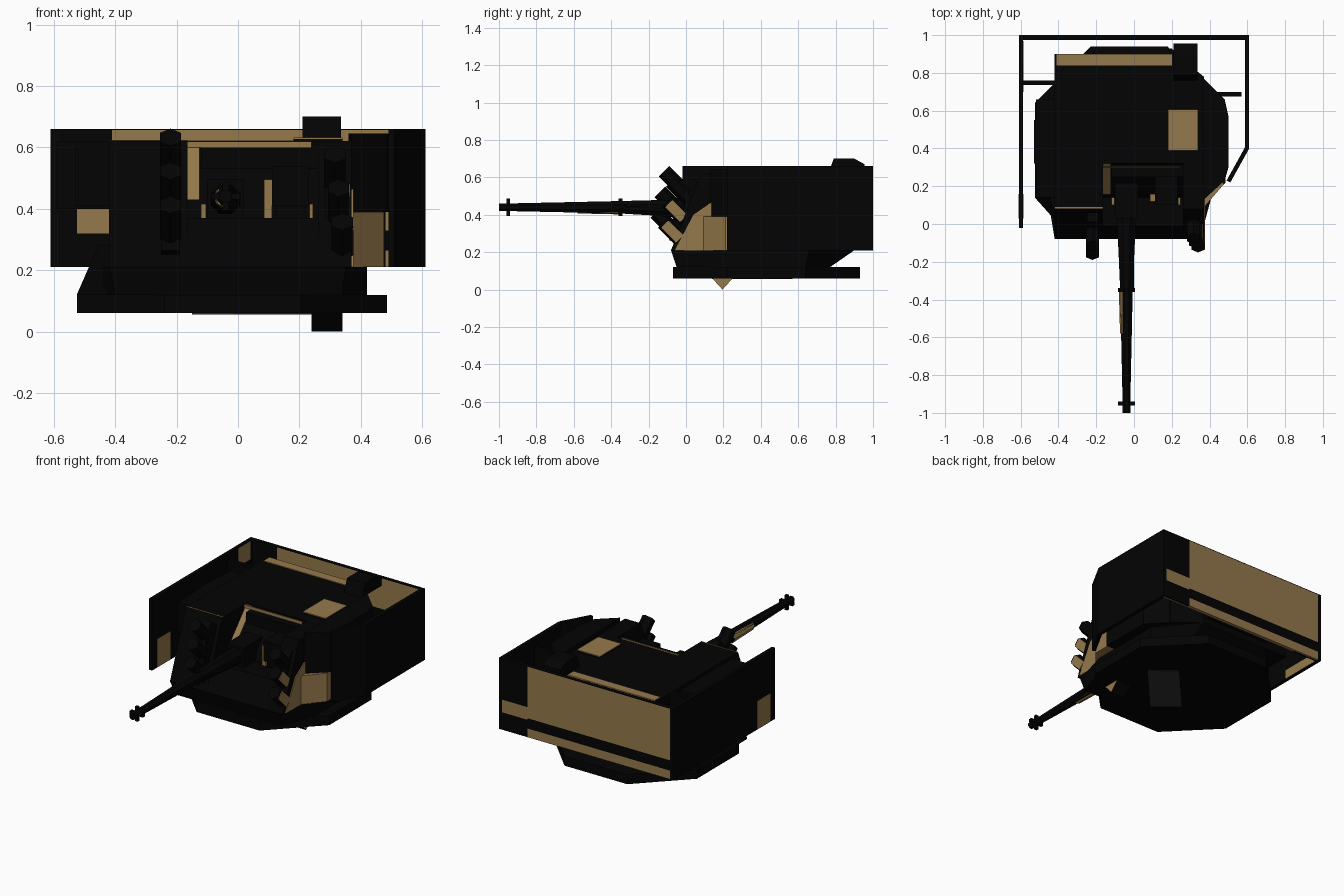
import bpy, bmesh, math
from mathutils import Vector

if "Cube" in bpy.data.objects:
    bpy.data.objects.remove(bpy.data.objects["Cube"])


def material(name, col):
    m = bpy.data.materials.new(name)
    m.diffuse_color = (*col, 1)
    m.use_nodes = True
    m.node_tree.nodes["Principled BSDF"].inputs["Base Color"].default_value = m.diffuse_color
    return m


BLACK = material("black_paint", (0.001, 0.001, 0.001))
TAN = material("sand_paint", (0.30, 0.19, 0.072))
GREY = material("dark_grey", (0.03, 0.03, 0.03))


def finish(name, bm, mat):
    bmesh.ops.recalc_face_normals(bm, faces=bm.faces)
    me = bpy.data.meshes.new(name)
    bm.to_mesh(me)
    bm.free()
    me.materials.append(mat)
    ob = bpy.data.objects.new(name, me)
    bpy.context.collection.objects.link(ob)
    return ob


def loft(name, rings, mat):
    """Closed skin through rings of equal point count."""
    bm = bmesh.new()
    vs = [[bm.verts.new(p) for p in r] for r in rings]
    n = len(vs[0])
    for a, b in zip(vs, vs[1:]):
        for i in range(n):
            j = (i + 1) % n
            bm.faces.new((a[i], a[j], b[j], b[i]))
    bm.faces.new(vs[0])
    bm.faces.new(vs[-1])
    return finish(name, bm, mat)


def plan(name, pts, z0, z1, mat):
    return loft(name, [[(x, y, z) for x, y in pts] for z in (z0, z1)], mat)


def side(name, pts, x0, x1, mat):
    return loft(name, [[(x, y, z) for y, z in pts] for x in (x0, x1)], mat)


def box(name, x0, x1, y0, y1, z0, z1, mat=BLACK):
    return plan(name, [(x0, y0), (x1, y0), (x1, y1), (x0, y1)], z0, z1, mat)


def tube(name, p, q, r, mat=BLACK, n=8, r2=None):
    p, q = Vector(p), Vector(q)
    bm = bmesh.new()
    bmesh.ops.create_cone(bm, cap_ends=True, segments=n, radius1=r,
                          radius2=r if r2 is None else r2, depth=(q - p).length)
    rot = (q - p).to_track_quat('Z', 'Y').to_matrix().to_4x4()
    rot.translation = (p + q) / 2
    bmesh.ops.transform(bm, matrix=rot, verts=bm.verts)
    return finish(name, bm, mat)


# octagonal ring plate and the lower hull on top of it
base = [(-.24, -.07), (.20, -.07), (.485, .22), (.485, .64), (.20, .93),
        (-.24, .93), (-.525, .64), (-.525, .22)]
low = [(-.40, -.05), (.34, -.05), (.42, .18), (.42, .64), (.22, .77),
       (-.26, .77), (-.455, .64), (-.455, .13)]
mid = [(-.42, -.08), (.35, -.08), (.42, .18), (.42, .66), (.22, .90),
       (-.26, .90), (-.455, .70), (-.455, .13)]
plan("ring_plate", base, .06, .12, BLACK)
loft("lower_hull", [[(x, y, .12) for x, y in low], [(x, y, .21) for x, y in mid]], BLACK)
loft("left_flare", [[(-.525, .14, .12), (-.40, .0, .12), (-.40, .62, .12), (-.525, .62, .12)],
                    [(-.455, .16, .28), (-.41, .02, .28), (-.40, .62, .28), (-.455, .62, .28)]],
     BLACK)
# ring stop: black wedge with painted ends, and a floor patch
wedge = [(.14, .06), (.25, .06), (.195, 0)]
side("ring_stop", wedge, .241, .339, BLACK)
for x in (.24, .339):
    side("ring_stop_end", wedge, x, x + .001, TAN)
plan("floor_patch", [(.27, .45), (.13, .57), (-.15, .26), (-.01, .14)], .056, .06, GREY)

# main hull behind the gun, with sloped cheeks either side
rear = [(-.42, .32), (.37, .32), (.37, .78), (.22, .90), (-.42, .90)]
plan("rear_hull", rear, .21, .62, BLACK)
cheek = [(-.08, .21), (.08, .62), (.34, .62), (.34, .21)]
side("left_cheek", cheek, -.42, -.165, BLACK)
side("right_cheek", cheek, .26, .37, BLACK)
side("right_cheek_panel", [(-.06, .21), (.29, .21), (.29, .56), (.20, .51), (.04, .40)],
     .37, .376, TAN)
plan("right_cheek_corner", [(.372, .09), (.475, .21), (.475, .32), (.372, .32)], .21, .39, TAN)
side("front_glacis", [(-.08, .21), (-.01, .37), (.14, .37), (.16, .43),
                      (.33, .62), (.36, .62), (.36, .21)], -.165, .26, BLACK)
side("glacis_strip", [(.155, .43), (.325, .62), (.33, .615), (.165, .43)], -.165, -.125, TAN)
box("brow_strip", -.165, .24, .298, .304, .60, .619, TAN)
box("brow_box", -.12, .36, .25, .40, .50, .60)
box("left_roof_seam", -.42, -.165, .083, .089, .616, .622, TAN)

# roof details
box("rear_roof_strip", -.41, .20, .84, .90, .617, .624, TAN)
box("roof_hatch_body", .18, .34, .39, .605, .60, .628)
box("roof_hatch_top", .18, .34, .39, .605, .628, .632, TAN)
side("commander_sight", [(.76, .62), (.79, .70), (.90, .70), (.955, .67), (.955, .62)],
     .21, .335, BLACK)
plan("rear_bustle", [(-.26, .9), (.2, .9), (.18, .94), (-.23, .94)], .25, .6, BLACK)

# stowage boxes along both sides
for y0, y1, e in ((.14, .32, .0), (.32, .55, .01), (.55, .66, .0)):
    box("left_stowage", -.52 - e, -.42, y0, y1, .41, .60)
plan("right_stowage", [(.37, .13), (.48, .23), (.50, .30), (.50, .57), (.48, .66), (.36, .78)],
     .39, .645, BLACK)
plan("right_hull_side", [(.36, .32), (.48, .32), (.48, .66), (.36, .78)], .21, .39, BLACK)

# screen walls: back wall has mirrored paint on its two skins
for s, y0, y1 in ((1, .988, .999), (-1, .976, .988)):
    end = .595
    for a, b, z0, z1, m in ((.41, end, .40, .658, BLACK),
                            (.41, end if s > 0 else .525, .32, .40, TAN),
                            (.41, end, .21, .32, BLACK), (-end, .41, .33, .658, TAN),
                            (-end, .41, .265, .33, BLACK), (-end, .41, .21, .265, TAN)):
        box("back_screen", min(s * a, s * b), max(s * a, s * b), y0, y1, z0, z1, m)
box("back_screen_end", -.60, -.525, .976, .988, .32, .40)
box("back_screen_rim", -.60, .60, .975, 1.0, .657, .66)
box("left_screen", -.61, -.587, -.02, 1.0, .21, .66)
box("left_screen_patch", -.611, -.586, .03, .16, .212, .39, TAN)
box("left_screen_rear_patch", -.588, -.586, .84, .96, .54, .655, TAN)
box("left_screen_low_patch", -.588, -.586, .70, .97, .212, .27, TAN)
plan("right_screen", [(.61, 1.0), (.61, .40), (.51, .22), (.49, .23), (.587, .405), (.587, 1.0)],
     .21, .66, BLACK)
box("left_strut", -.60, -.42, .735, .76, .40, .62)
box("right_strut", .36, .57, .675, .70, .40, .62)

# gun barrel with crossed collars, mantlet and coaxial rod
gx = -.04
stations = [(.16, .43, .055), (-.06, .432, .050), (-.18, .437, .044),
            (-.35, .44, .036), (-.95, .44, .022), (-1.0, .44, .022)]
loft("gun_barrel", [[(gx + r * math.cos(t * math.pi / 4 + math.pi / 8), y,
                      z + r * math.sin(t * math.pi / 4 + math.pi / 8))
                     for t in range(8)] for y, z, r in stations], BLACK)
for y in (-.35, -.95):
    box("barrel_collar", gx - .046, gx + .046, y - .01, y + .01, .43, .45)
    box("barrel_collar", gx - .01, gx + .01, y - .01, y + .01, .394, .486)
tube("barrel_paint", (-.045, -.58, .436), (-.045, -.36, .437), .029, TAN, r2=.035)
tube("coaxial_rod", (-.01, -.35, .45), (-.01, .10, .42), .010)
box("mantlet", -.10, .02, .03, .25, .365, .495)
box("gun_sight", .11, .23, .10, .28, .41, .54)
box("sight_foot", .12, .22, .12, .26, .365, .41)
box("mantlet_side_plate", .085, .11, .12, .16, .365, .495, TAN)
box("left_mount_foot", -.12, -.104, .10, .14, .365, .415, TAN)
box("right_mount_foot", .232, .245, .10, .14, .365, .415, TAN)

# smoke launchers: three tubes a side, aimed up and forward
d = Vector((0, -.048, .048))
for label, x, z0, fy in (("left", -.22, .585, -.07), ("right", .315, .53, -.03)):
    for i in range(3):
        c = Vector((x + (.012 * i if x > 0 else 0), fy - .022 * i, z0 - .11 * i))
        tube(label + "_smoke_tube", c - d, c + d, .040, BLACK, 6)
        if x > 0 and i:
            side("right_tube_paint", [(c.y - .06, c.z + .02), (c.y - .02, c.z + .06),
                                      (c.y + .06, c.z - .02), (c.y + .02, c.z - .06)],
                 c.x + .034, c.x + .038, TAN)
    side(label + "_launcher_rack", [(fy - .02, z0 - .32), (fy + .02, z0 - .34),
                                    (fy + .14, z0 - .02), (fy + .08, z0 + .03),
                                    (fy + .03, z0 - .03)], x - .03, x + .03, BLACK)
